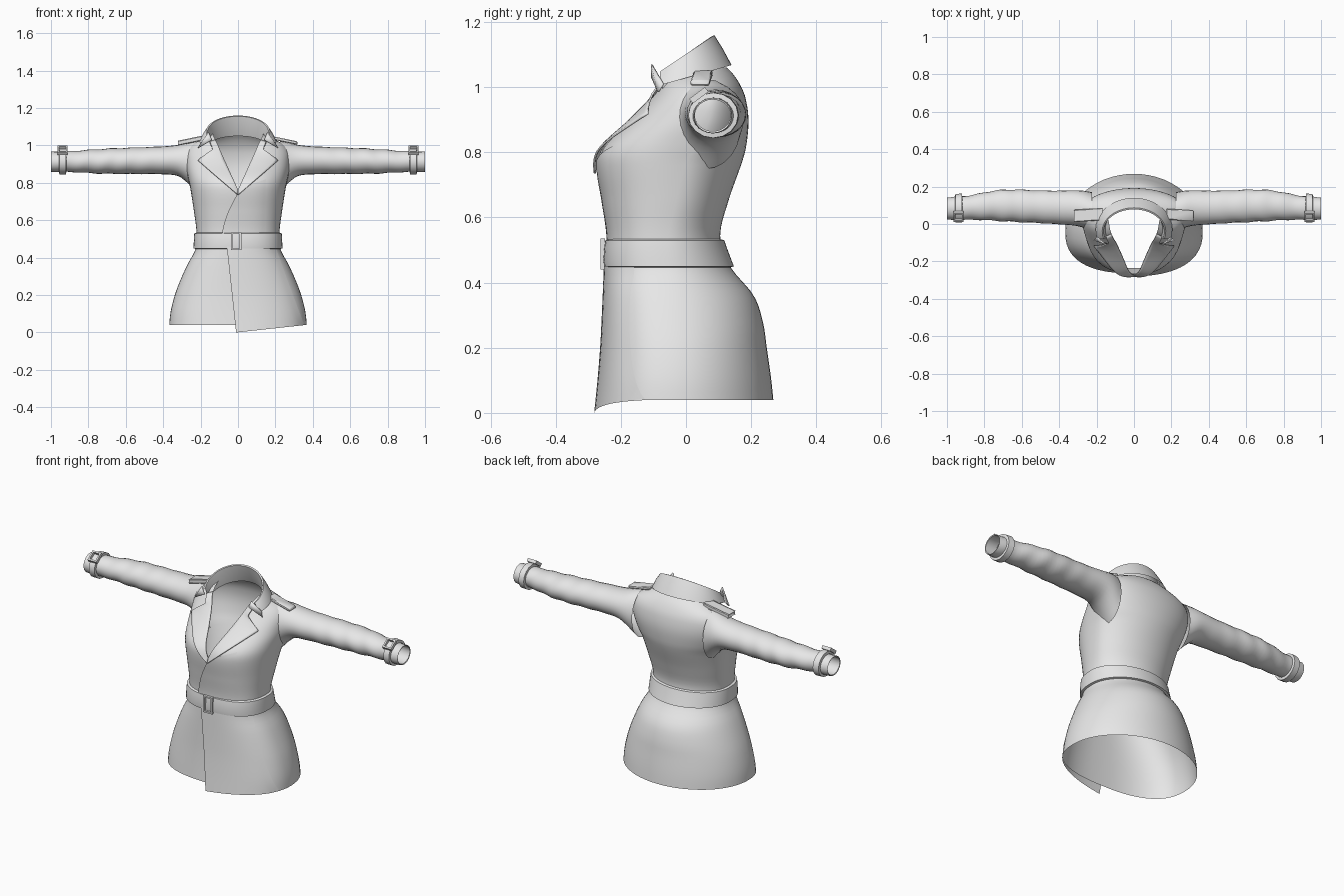
import bpy, bmesh, math
from mathutils import Vector

if "Cube" in bpy.data.objects:
    bpy.data.objects.remove(bpy.data.objects["Cube"])

cloth = bpy.data.materials.new("grey cloth")
cloth.diffuse_color = (0.8, 0.8, 0.8, 1)
cloth.use_nodes = True
cloth.node_tree.nodes["Principled BSDF"].inputs["Base Color"].default_value = cloth.diffuse_color


def finish(name, bm, thick=0, angle=40):
    bmesh.ops.remove_doubles(bm, verts=bm.verts, dist=0.0005)
    bmesh.ops.recalc_face_normals(bm, faces=bm.faces)
    me = bpy.data.meshes.new(name)
    bm.to_mesh(me)
    bm.free()
    me.materials.append(cloth)
    me.shade_smooth()
    me.set_sharp_from_angle(angle=math.radians(angle))
    ob = bpy.data.objects.new(name, me)
    bpy.context.collection.objects.link(ob)
    if thick:
        mod = ob.modifiers.new("thickness", "SOLIDIFY")
        mod.thickness = thick
        mod.offset = 0
    return ob


def grid(name, rows, closed=False, thick=0):
    bm = bmesh.new()
    vs = [[bm.verts.new(p) for p in r] for r in rows]
    n = len(rows[0])
    for a, b in zip(vs, vs[1:]):
        for i in range(n if closed else n - 1):
            j = (i + 1) % n
            bm.faces.new((a[i], a[j], b[j], b[i]))
    return finish(name, bm, thick)


def lerp_keys(keys, t, smooth=True):
    """Interpolate rows of keys, whose first column is the parameter."""
    t = min(max(t, keys[0][0]), keys[-1][0])
    i = max(k for k in range(len(keys) - 1) if keys[k][0] <= t)
    p, q = keys[i], keys[i + 1]
    h = q[0] - p[0]
    u = (t - p[0]) / h
    o, r = keys[max(i - 1, 0)], keys[min(i + 2, len(keys) - 1)]
    out = []
    for c in range(1, len(p)):
        if not smooth:
            out.append(p[c] + (q[c] - p[c]) * u)
            continue
        m0 = (q[c] - o[c]) / (q[0] - o[0]) * h
        m1 = (r[c] - p[c]) / (r[0] - p[0]) * h
        out.append((2*u**3 - 3*u*u + 1) * p[c] + (u**3 - 2*u*u + u) * m0
                   + (3*u*u - 2*u**3) * q[c] + (u**3 - u*u) * m1)
    return out


# Coat outline: height, half width, front y, back y, y of the widest point
BODY = [(0.0, .37, -.268, .272, -.04), (.1, .362, -.258, .262, -.04),
        (.2, .338, -.25, .248, -.04), (.28, .308, -.246, .236, -.045),
        (.36, .272, -.243, .208, -.05), (.45, .226, -.24, .135, -.055),
        (.54, .222, -.236, .105, -.055), (.65, .236, -.25, .13, -.03),
        (.77, .255, -.265, .172, 0), (.82, .266, -.25, .185, .03),
        (.9, .28, -.17, .192, .06), (.97, .275, -.105, .182, .07),
        (1.01, .24, -.08, .165, .07), (1.04, .175, -.06, .145, .06),
        (1.06, .14, -.05, .125, .05)]
NF = 2.5


def front(x, z):
    a, yf, yb, c = lerp_keys(BODY, z)
    k = max(0, 1 - min(abs(x) / a, 1) ** NF)
    return c - (c - yf) * k ** (1 / NF)


def ring(z, off=0, gap=0, n=56):
    """One level of the coat, starting and ending at the front opening."""
    a, yf, yb, c = lerp_keys(BODY, z)
    a, yf, yb = a + off, yf - off, yb + off
    t0 = math.asin(min(1, (gap / a) ** (NF / 2)))
    pts = []
    for i in range(n + 1):
        t = t0 + (2 * math.pi - 2 * t0) * i / n
        s, k = math.sin(t), math.cos(t)
        e = 2 / NF if k > 0 else 1
        b = c - yf if k > 0 else yb - c
        x = a * math.copysign(abs(s) ** e, s)
        pts.append((x, c - math.copysign(abs(k) ** e, k) * b, z))
    return pts


# Body shell with the V opening
levels = [.04 + .72 * i / 30 for i in range(31)] + [.76 + .3 * i / 18 for i in range(1, 19)]
grid("coat_body", [ring(z, 0, max(0, (z - .76) * .45)) for z in levels])

# Overlapping front panels, below and above the belt
skirt, chest = [], []
for i in range(21):
    v = i / 20
    row, row2 = [], []
    for j in range(15):
        u = j / 14
        edge = -.01 - .05 * v
        x = edge + (.355 * (1 - v) + .2 * v - edge) * u
        lo = .04 * max(0, x + .01) / .37
        z = lo + (.46 - lo) * v
        row.append((x, front(x, z) - .012 * (1 - u) - .002, z))
        edge = -.085 + .1 * v ** 1.6
        x = edge + (.15 - edge) * u
        z = .52 + (.25 + .05 * u) * v
        row2.append((x, front(x, z) - .01 * (1 - u) - .001, z))
    skirt.append(row)
    chest.append(row2)
grid("skirt_overlap", skirt)
grid("chest_overlap", chest)

# Belt and its loop-shaped buckle
grid("belt", [ring(z, o) for z, o in
              [(.447, 0), (.45, .012), (.47, .015), (.51, .015), (.53, .012), (.534, 0)]])


def frame(name, centre, ux, uz, w, h, bar, depth):
    """Rectangular buckle frame lying in the ux / uz plane."""
    ux, uz = Vector(ux).normalized(), Vector(uz).normalized()
    nrm = ux.cross(uz)
    rows = []
    for sx, sz in ((-1, -1), (1, -1), (1, 1), (-1, 1), (-1, -1)):
        row = []
        for inset, d in ((0, 0), (0, 1), (bar, 1), (bar, 0), (0, 0)):
            row.append(Vector(centre) + ux * sx * (w / 2 - inset)
                       + uz * sz * (h / 2 - inset) + nrm * d * depth)
        rows.append(row)
    grid(name, rows)


frame("belt_buckle", (-.01, -.249, .488), (1, 0, 0), (0, 0, 1), .056, .095, .009, .014)

# Sleeve: x, top z, bottom z, front y, back y
SLEEVE = [(.225, 1.025, .75, -.04, .17), (.27, 1.015, .80, -.02, .178),
          (.32, 1.003, .836, -.008, .18), (.4, .995, .846, -.002, .178),
          (.52, .99, .847, .006, .18), (.65, .985, .848, .012, .184),
          (.75, .98, .85, .018, .178), (.83, .974, .855, .022, .162),
          (.9, .97, .858, .022, .15), (1.0, .967, .86, .022, .142)]


def sleeve_ring(x, side, off=0, wave=0, n=24):
    zt, zb, yf, yb = lerp_keys(SLEEVE, x)
    pts = []
    for i in range(n):
        t = 2 * math.pi * i / n
        r = 1 + wave * math.sin(55 * x + 2 * math.sin(t)) * min(1, max(0, x - .35) * 3)
        pts.append((side * x, (yf + yb) / 2 + ((yb - yf) / 2 * r + off) * math.cos(t),
                    (zt + zb) / 2 + ((zt - zb) / 2 * r + off) * math.sin(t)))
    return pts


def collar_edge(rx, cy, ry, cz, rz, span=108):
    out = []
    for i in range(33):
        t = math.radians(-span + 2 * span * i / 32)
        out.append((rx * math.sin(t), cy + ry * math.cos(t), cz + rz * math.cos(t)))
    return out


LAPEL = [(0, 0, .735), (.62, .215, .92), (.85, .135, .98), (1, .15, 1.02)]
for side, tag in ((1, "left"), (-1, "right")):
    xs = [.225 + .775 * i / 40 for i in range(41)]
    rows = [sleeve_ring(x, side, 0, .03) for x in xs]
    rows += [sleeve_ring(x, side, -.005) for x in (.998, .93)]
    grid(tag + "_sleeve", rows, True)

    # Cuff strap and buckle
    strap = [(.918, 0), (.92, .015), (.955, .015), (.957, 0)]
    grid(tag + "_cuff_strap", [sleeve_ring(x, side, o, 0, 16) for x, o in strap], True)
    frame(tag + "_cuff_buckle", (side * .938, .045, .968), (1, 0, 0), (0, .8, .6),
          .055, .06, .009, .018)

    # Lapel folded out along the opening
    rows = []
    for i in range(27):
        v = i / 26
        ox, oz = lerp_keys(LAPEL, v, False)
        ix, iz = .121 * v, .76 + .27 * v
        row = []
        for j in range(9):
            u = j / 8
            x, z = ix + (ox - ix) * u, iz + (oz - iz) * u
            row.append((side * x, front(x, z) - .004 - .014 * u, z))
        rows.append(row)
    grid(tag + "_lapel", rows, thick=.006)

    # Collar tip
    grid(tag + "_collar_tip", [
        [(side * .157, -.105, 1.07), (side * .2, -.07, 1.01)],
        [(side * .14, -.105, 1.03), (side * .215, -.085, .985)]], thick=.006)

    # Shoulder strap
    bm = bmesh.new()
    bmesh.ops.create_cube(bm, size=1)
    for v in bm.verts:
        x, y, z = v.co
        v.co = (side * (.245 + .145 * x), .048 + .058 * y - .01 * x, 1.028 - .03 * x + .018 * z)
    bmesh.ops.bevel(bm, geom=bm.edges[:], offset=.004, segments=1, affect='EDGES')
    finish(tag + "_shoulder_strap", bm)

# Collar: outer fall, rolled top edge and inner stand
grid("collar", [collar_edge(.205, -.03, .17, 1.02, .048),
                collar_edge(.19, -.035, .147, 1.05, .07),
                collar_edge(.17, -.04, .127, 1.075, .085),
                collar_edge(.163, -.04, .118, 1.074, .082),
                collar_edge(.155, -.035, .13, 1.04, .06),
                collar_edge(.15, -.025, .145, 1.0, .05)])
